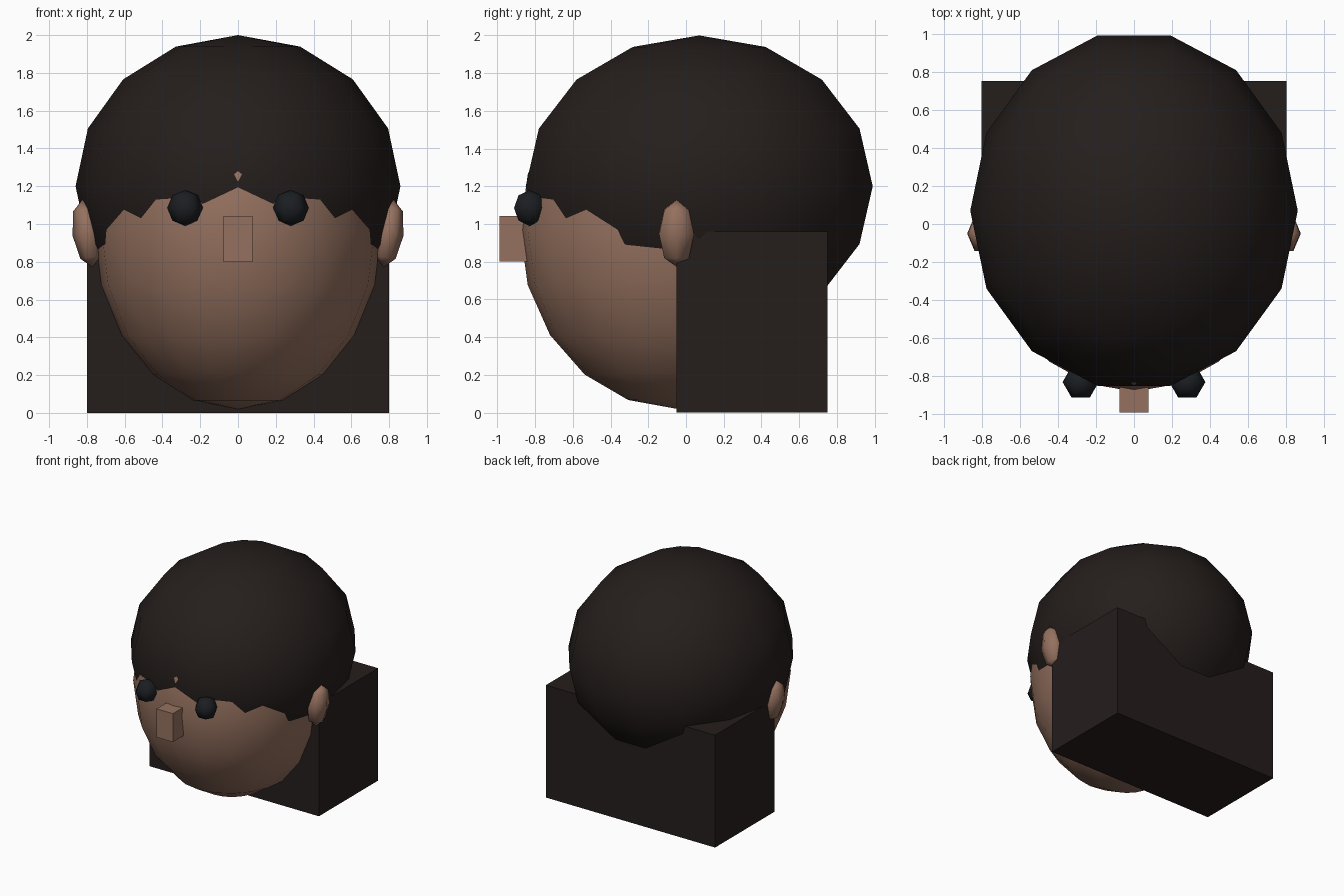
import bpy, bmesh, math
from mathutils import Matrix, Vector

if "Cube" in bpy.data.objects:
    bpy.data.objects.remove(bpy.data.objects["Cube"])


def material(name, rgb):
    m = bpy.data.materials.new(name)
    m.diffuse_color = (*rgb, 1)
    m.use_nodes = True
    m.node_tree.nodes["Principled BSDF"].inputs["Base Color"].default_value = m.diffuse_color
    return m


SKIN = material("skin", (0.30, 0.165, 0.114))
HAIR = material("hair", (0.018, 0.013, 0.0115))
EYE = material("eye", (0.011, 0.013, 0.016))


def finish(name, bm, mat, smooth):
    mesh = bpy.data.meshes.new(name)
    bmesh.ops.recalc_face_normals(bm, faces=bm.faces)
    for f in bm.faces:
        f.smooth = smooth
    bm.to_mesh(mesh)
    bm.free()
    mesh.materials.append(mat)
    ob = bpy.data.objects.new(name, mesh)
    bpy.context.collection.objects.link(ob)
    return ob


def ellipsoid(name, centre, radii, segments, rings, mat, tilt=0):
    bm = bmesh.new()
    bmesh.ops.create_uvsphere(bm, u_segments=segments, v_segments=rings, radius=1)
    # turn the sphere so a column of vertices lies on the x axis
    v = next(v.co for v in bm.verts if abs(v.co.z) < 1e-4)
    spin = Matrix.Rotation(-math.atan2(v.y, v.x), 4, 'Z')
    bm.transform(Matrix.Translation(centre) @ Matrix.Rotation(tilt, 4, 'Y')
                 @ Matrix.Diagonal((*radii, 1)) @ spin)
    return finish(name, bm, mat, True)


def box(name, low, high, mat):
    low, high = Vector(low), Vector(high)
    bm = bmesh.new()
    bmesh.ops.create_cube(bm, size=1)
    bm.transform(Matrix.Translation((low + high) / 2)
                 @ Matrix.Diagonal((*(high - low), 1)))
    return finish(name, bm, mat, False)


# Head and hair cap
ellipsoid("head", (0, -0.05, 0.97), (0.76, 0.83, 0.95), 20, 10, SKIN)
ellipsoid("hair_cap", (0, 0.07, 1.2), (0.86, 0.944, 0.8), 14, 8, HAIR)

# Block of hair at the back, and the nose
box("hair_back", (-0.8, -0.05, 0), (0.8, 0.75, 0.96), HAIR)
box("nose", (-0.077, -0.99, 0.80), (0.077, -0.79, 1.043), SKIN)

# Eyes and ears, mirrored
for side, s in (("left", -1), ("right", 1)):
    ellipsoid("eye_" + side, (s * 0.28, -0.83, 1.085), (0.095,) * 3, 6, 4, EYE)
    ellipsoid("ear_" + side, (s * 0.798, -0.05, 0.95), (0.079, 0.107, 0.18),
              6, 4, SKIN, s * 0.15)
